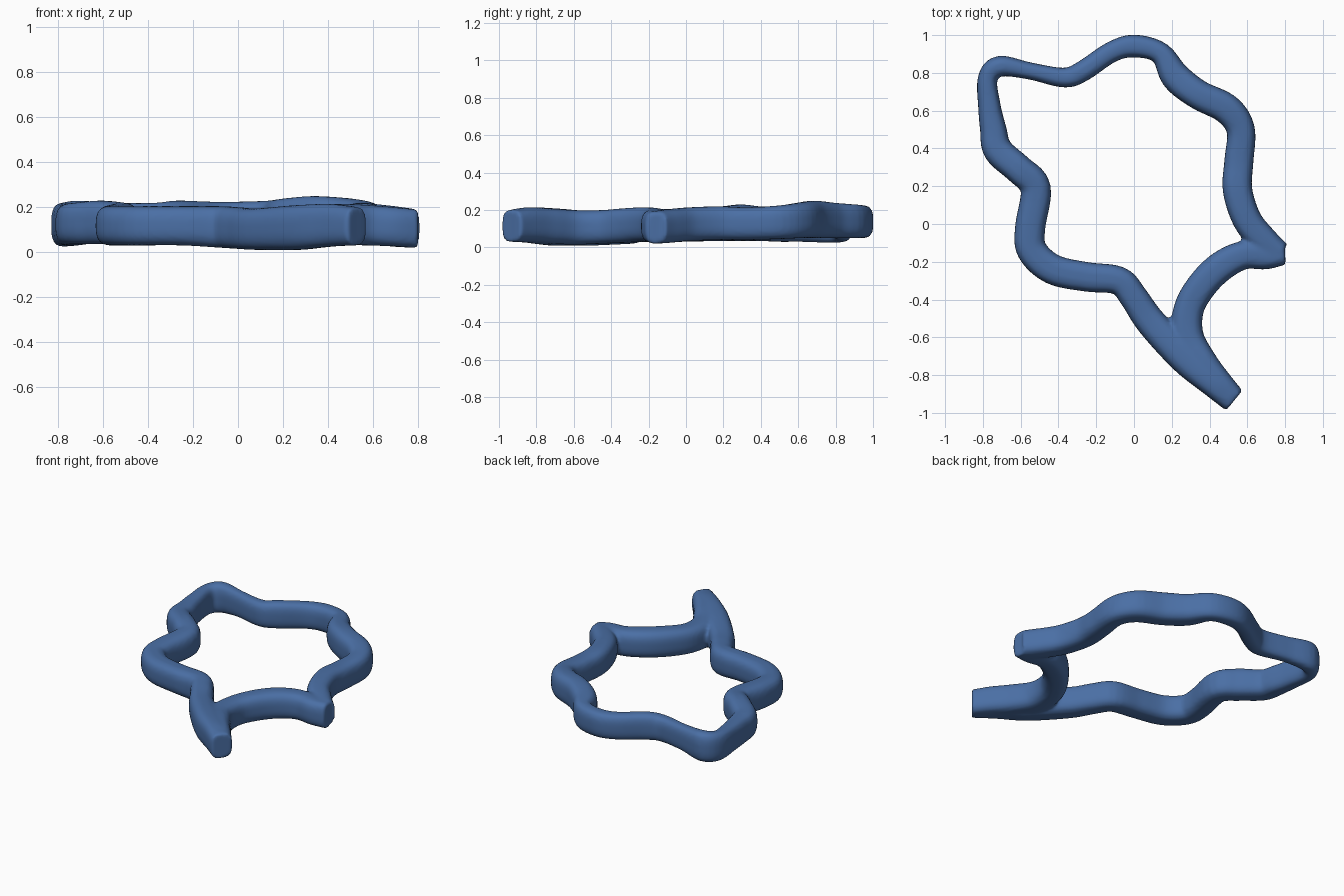
import bpy, bmesh, math
from mathutils import Vector

# Centre line stations: x, y, half width, bottom z, top z
LEFT_RUN = [
    (0.53, -0.935, .068, .03, .20), (0.42, -0.845, .072, .025, .215),
    (0.27, -0.71, .085, .01, .21), (0.09, -0.52, .08, .01, .195),
    (0.00, -0.39, .075, .015, .20), (-0.08, -0.30, .075, .02, .205),
    (-0.25, -0.28, .078, .03, .205), (-0.43, -0.24, .08, .03, .205),
    (-0.54, -0.14, .08, .03, .205), (-0.55, -0.02, .08, .03, .21),
]
REST = [
    (-0.52, 0.19, .08, .035, .22), (-0.61, 0.29, .078, .035, .23),
    (-0.72, 0.39, .078, .035, .22), (-0.745, 0.50, .07, .03, .215),
    (-0.765, 0.62, .06, .03, .215), (-0.775, 0.77, .052, .025, .22),
    (-0.71, 0.835, .055, .03, .23), (-0.55, 0.81, .045, .05, .22),
    (-0.37, 0.775, .052, .05, .22), (-0.27, 0.81, .055, .05, .23),
    (-0.12, 0.91, .055, .05, .225), (0.00, 0.942, .06, .05, .225),
    (0.14, 0.905, .058, .05, .23), (0.22, 0.78, .078, .05, .24),
    (0.34, 0.685, .078, .05, .25), (0.49, 0.61, .08, .05, .24),
    (0.565, 0.50, .075, .045, .225), (0.555, 0.33, .077, .04, .215),
    (0.548, 0.18, .078, .04, .22), (0.60, 0.02, .077, .035, .215),
    (0.69, -0.09, .075, .025, .205), (0.765, -0.16, .07, .02, .195),
]
RIGHT_RUN = [
    (0.80, -0.165, .05, .02, .19), (0.70, -0.17, .07, .025, .20),
    (0.58, -0.165, .075, .03, .21), (0.46, -0.225, .08, .03, .215),
    (0.36, -0.325, .08, .025, .21), (0.29, -0.45, .08, .02, .20),
    (0.285, -0.60, .085, .015, .20), (0.36, -0.74, .085, .02, .21),
    (0.455, -0.845, .07, .03, .21), (0.525, -0.925, .065, .03, .20),
]
SIDES, STEPS = 24, 5


def spline(pts):
    """Catmull-Rom samples through all stations."""
    p = [Vector(q) for q in pts]
    p = [p[0] * 2 - p[1]] + p + [p[-1] * 2 - p[-2]]
    out = []
    for i in range(1, len(p) - 2):
        a, b, c, d = p[i - 1:i + 3]
        for k in range(STEPS):
            t = k / STEPS
            out.append((b * 2 + (c - a) * t + (a * 2 - b * 5 + c * 4 - d) * t * t
                        + (b * 3 - a - c * 3 + d) * t ** 3) * 0.5)
    return out + [p[-2]]


def sweep(bm, pts):
    """Upright rounded-square section swept along the centre line, capped."""
    s = spline(pts)
    rings = []
    for i, q in enumerate(s):
        tan = s[min(i + 1, len(s) - 1)] - s[max(i - 1, 0)]
        tan = Vector((tan[0], tan[1])).normalized()
        side = Vector((tan.y, -tan.x))
        mid, half = (q[3] + q[4]) / 2, (q[4] - q[3]) / 2
        ring = []
        for k in range(SIDES):
            a = 2 * math.pi * (k + .5) / SIDES
            c, sn = math.cos(a), math.sin(a)
            u = math.copysign(abs(c) ** .68, c) * q[2]
            v = math.copysign(abs(sn) ** .68, sn) * half
            ring.append(bm.verts.new((q[0] + side.x * u, q[1] + side.y * u, mid + v)))
        rings.append(ring)
    for r0, r1 in zip(rings, rings[1:]):
        for k in range(SIDES):
            n = (k + 1) % SIDES
            bm.faces.new((r0[k], r0[n], r1[n], r1[k]))
    bm.faces.new(rings[0][::-1])
    bm.faces.new(rings[-1])


# Wavy ring with a forked tail
bm = bmesh.new()
sweep(bm, LEFT_RUN + REST)
sweep(bm, RIGHT_RUN)
bmesh.ops.recalc_face_normals(bm, faces=bm.faces)
mesh = bpy.data.meshes.new("wavy_ring")
bm.to_mesh(mesh)
bm.free()
ring = bpy.data.objects.new("wavy_ring", mesh)
bpy.context.collection.objects.link(ring)

mat = bpy.data.materials.new("blue")
mat.diffuse_color = (0.069, 0.159, 0.376, 1)
mesh.materials.append(mat)

# Fuse the two runs and soften the joints
rem = ring.modifiers.new("fuse", 'REMESH')
rem.mode = 'VOXEL'
rem.voxel_size = 0.012
rem.use_smooth_shade = True
sm = ring.modifiers.new("soften", 'SMOOTH')
sm.factor = 0.5
sm.iterations = 3
